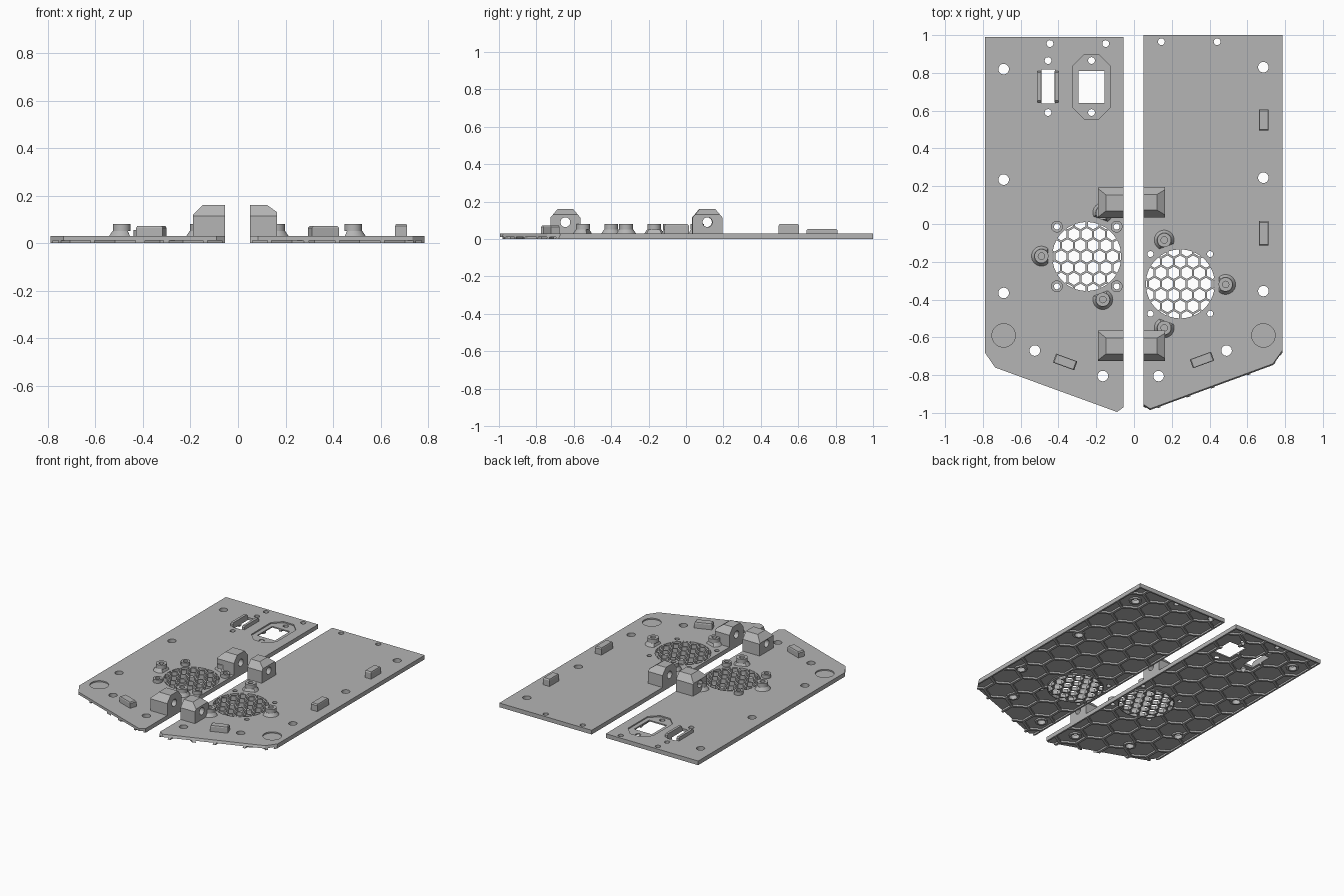
import bpy, bmesh
from math import sin, cos, pi, radians, hypot
from mathutils import Vector

cube = bpy.data.objects.get("Cube")
if cube:
    bpy.data.objects.remove(cube)

grey = bpy.data.materials.new("plain grey")
grey.use_nodes = True
COLOUR = (0.46, 0.46, 0.46, 1)
grey.diffuse_color = COLOUR
grey.node_tree.nodes["Principled BSDF"].inputs["Base Color"].default_value = COLOUR

SHEET, TOP = 0.012, 0.03   # underside of the sheet, upper face of the plate
FAN_R = 0.188
made = []


def finish(name, bm):
    bmesh.ops.recalc_face_normals(bm, faces=bm.faces)
    mesh = bpy.data.meshes.new(name)
    bm.to_mesh(mesh)
    bm.free()
    mesh.materials.append(grey)
    obj = bpy.data.objects.new(name, mesh)
    bpy.context.collection.objects.link(obj)
    made.append(obj)
    return obj


def ring(cx, cy, r, n=32, start=0.0):
    return [(cx + r * cos(start + 2 * pi * i / n), cy + r * sin(start + 2 * pi * i / n))
            for i in range(n)]


def rect(cx, cy, w, h, turn=0):
    c, s = cos(radians(turn)), sin(radians(turn))
    return [(cx + c * x * w / 2 - s * y * h / 2, cy + s * x * w / 2 + c * y * h / 2)
            for x, y in ((-1, -1), (1, -1), (1, 1), (-1, 1))]


def clip(poly, px, py, nx, ny):
    """Keep the part of a convex polygon behind the line through p with normal n."""
    out = []
    for i, a in enumerate(poly):
        b = poly[(i + 1) % len(poly)]
        da = (a[0] - px) * nx + (a[1] - py) * ny
        db = (b[0] - px) * nx + (b[1] - py) * ny
        if da <= 0:
            out.append(a)
        if da * db < 0:
            t = da / (da - db)
            out.append((a[0] + t * (b[0] - a[0]), a[1] + t * (b[1] - a[1])))
    return out


def prism(name, polys, z0, z1, foot=lambda p: p, cap=lambda p: p):
    bm = bmesh.new()
    for poly in polys:
        low = [bm.verts.new((*foot(p), z0)) for p in poly]
        high = [bm.verts.new((*cap(p), z1)) for p in poly]
        bm.faces.new(low[::-1])
        bm.faces.new(high)
        for i in range(len(poly)):
            j = (i + 1) % len(poly)
            bm.faces.new((low[i], low[j], high[j], high[i]))
    return finish(name, bm)


def tube(name, x, y, r, hole, z0, z1, n=32):
    bm = bmesh.new()
    loops = [[bm.verts.new((*p, z)) for p in ring(x, y, q, n)]
             for q, z in ((r, z0), (r, z1), (hole, z1), (hole, z0))]
    for a, b in zip(loops, loops[1:] + loops[:1]):
        for i in range(n):
            j = (i + 1) % n
            bm.faces.new((a[i], a[j], b[j], b[i]))
    return finish(name, bm)


def cut(obj, cutter):
    mod = obj.modifiers.new("cut", 'BOOLEAN')
    mod.operation, mod.solver, mod.object = 'DIFFERENCE', 'EXACT', cutter
    dg = bpy.context.evaluated_depsgraph_get()
    mesh = bpy.data.meshes.new_from_object(obj.evaluated_get(dg))
    obj.modifiers.clear()
    obj.data = mesh
    made.remove(cutter)
    bpy.data.objects.remove(cutter)


def honeycomb(cx, cy, pitch, rib, nx, ny, lines):
    """Hexagon cells with upright sides, clipped by lines."""
    cells = []
    for row in range(-ny, ny + 1):
        for col in range(-nx, nx + 1):
            cell = ring(cx + (col + 0.5 * (row % 2)) * pitch, cy + row * pitch * 0.866,
                        (pitch - rib) / 3 ** 0.5, 6, pi / 6)
            for line in lines:
                cell = clip(cell, *line) if cell else cell
            if len(cell) > 2:
                area = sum(a[0] * b[1] - b[0] * a[1] for a, b in zip(cell, cell[1:] + cell[:1]))
                if area > 1e-4:
                    cells.append(cell)
    return cells


def block(name, x, y, w, h, z, turn=0):
    """Locating peg with a softened top edge."""
    return prism(name, [rect(x, y, w, h, turn)], TOP - 0.005, z - 0.008), prism(
        name + "_cap", [rect(x, y, w, h, turn)], z - 0.008, z,
        cap=lambda p: (x + (p[0] - x) * 0.9, y + (p[1] - y) * 0.9))


def standoff(name, x, y, fan):
    """Post on a flared foot, the foot trimmed beside the fan."""
    d = hypot(fan[0] - x, fan[1] - y)
    nx, ny = (fan[0] - x) / d, (fan[1] - y) / d
    foot = clip(ring(x, y, 0.054), x + nx * 0.036, y + ny * 0.036, nx, ny)
    prism(name + "_foot", [foot], TOP - 0.002, 0.052,
          cap=lambda p: (x + (p[0] - x) * 0.7, y + (p[1] - y) * 0.7))
    tube(name + "_post", x, y, 0.037, 0.017, 0.05, 0.08)


def hinge(name, x_in, x_out, y, drop):
    """Knuckle with a chamfered crown and a pin hole along x."""
    profile = [(-0.08, 0.02), (0.08, 0.02), (0.08, 0.115), (0.042, 0.16),
               (-0.042, 0.16), (-0.08, 0.115)]

    def along_x(obj):
        for v in obj.data.vertices:
            v.co = (v.co.z, v.co.x, v.co.y)
        return obj
    body = along_x(prism(name, [[(y + a, b) for a, b in profile]],
                         min(x_in, x_out), max(x_in, x_out)))
    side = 1 if x_out > 0 else -1
    bm = bmesh.new()
    bm.from_mesh(body.data)
    bmesh.ops.bisect_plane(bm, geom=bm.verts[:] + bm.edges[:] + bm.faces[:],
                           plane_co=Vector((x_out, y, 0.16 - drop)),
                           plane_no=Vector((side * drop, 0, 0.042)), clear_outer=True)
    bmesh.ops.holes_fill(bm, edges=bm.edges)
    bmesh.ops.recalc_face_normals(bm, faces=bm.faces)
    bm.to_mesh(body.data)
    bm.free()
    cut(body, along_x(prism("pin_hole", [ring(y, 0.09, 0.026)], -0.4, 0.4)))


def plate(name, outline, x0, x1, y1, fan, holes, windows, recesses, slant):
    base = prism(name, [outline], 0, TOP,
                 foot=lambda p: (p[0], p[1] - (slant if p[1] < -0.6 else 0)))
    # underside pockets
    walls = [(x0 + 0.012, 0, -1, 0), (x1 - 0.012, 0, 1, 0), (0, y1 - 0.012, 0, 1)]
    cells = honeycomb((x0 + x1) / 2, 0, 0.19, 0.018, 3, 7, walls)
    cut(base, prism("pockets", cells, -0.1, SHEET))
    # shallow top recesses, then through holes
    cut(base, prism("recesses", recesses, 0.021, 0.1))
    through = [ring(*h, 24) for h in holes] + windows + [ring(*fan, FAN_R, 48)]
    cut(base, prism("through_holes", through, -0.1, 0.1))
    # fan grille
    grille = prism(name + "_fan_grille", [ring(*fan, FAN_R, 48)], 0.004, TOP)
    rim = [(fan[0] + 0.182 * cos(a), fan[1] + 0.182 * sin(a), cos(a), sin(a))
           for a in (2 * pi * i / 48 for i in range(48))]
    cut(grille, prism("mesh_cells", honeycomb(*fan, 0.068, 0.011, 4, 4, rim), -0.1, 0.1))
    # screw bosses under the sheet
    for i, (x, y, r) in enumerate(holes):
        if r > 0.025:
            tube(f"{name}_screw_boss_{i}", x, y, r + 0.014, r, 0.001, 0.02, 24)


def fan_screws(fan):
    return [(fan[0] + sx * 0.158, fan[1] + sy * 0.158, 0.016) for sx in (-1, 1) for sy in (-1, 1)]


# right-hand plate (x below zero)
fan_a = (-0.25, -0.172)
holes_a = [(-0.69, 0.82, 0.028), (-0.69, 0.235, 0.028), (-0.69, -0.365, 0.028),
           (-0.525, -0.67, 0.028), (-0.165, -0.805, 0.028),
           (-0.445, 0.955, 0.018), (-0.15, 0.955, 0.018)]
holes_a += [(x, y, 0.018) for x in (-0.455, -0.225) for y in (0.59, 0.865)]
socket = [(-0.225 + sx * a, 0.727 + sy * b) for sx, sy, a, b in (
    (-1, -1, 0.04, 0.17), (1, -1, 0.04, 0.17), (1, -1, 0.1, 0.11), (1, 1, 0.1, 0.11),
    (1, 1, 0.04, 0.17), (-1, 1, 0.04, 0.17), (-1, 1, 0.1, 0.11), (-1, -1, 0.1, 0.11))]
plate("right_plate", [(-0.79, 0.99), (-0.79, -0.68), (-0.735, -0.76), (-0.09, -0.995),
                      (-0.055, -0.97), (-0.055, 0.99)], -0.79, -0.055, 0.99, fan_a,
      holes_a + fan_screws(fan_a),
      [rect(-0.225, 0.725, 0.14, 0.17), rect(-0.455, 0.727, 0.072, 0.18)],
      [ring(-0.69, -0.59, 0.062), socket], 0)
for i, (x, y, r) in enumerate(fan_screws(fan_a)):
    tube(f"fan_screw_collar_{i}", x, y, 0.031, r, TOP - 0.004, 0.055, 24)
for i, p in enumerate([(-0.49, -0.17), (-0.165, 0.06), (-0.165, -0.40)]):
    standoff(f"right_standoff_{i}", *p, fan_a)
block("right_front_peg", -0.365, -0.73, 0.12, 0.05, 0.072, -20)
for side, x in (("outer", -0.501), ("inner", -0.41)):
    block(f"port_clip_{side}", x, 0.727, 0.02, 0.165, 0.055)
hinge("right_rear_hinge", -0.055, -0.19, 0.112, 0.04)
hinge("right_front_hinge", -0.055, -0.19, -0.645, 0.04)

# left-hand plate (x above zero)
fan_b = (0.245, -0.317)
holes_b = [(0.685, 0.83, 0.028), (0.685, 0.245, 0.028), (0.685, -0.355, 0.028),
           (0.49, -0.67, 0.028), (0.13, -0.805, 0.028),
           (0.145, 0.965, 0.018), (0.44, 0.965, 0.018)]
plate("left_plate", [(0.05, 1.0), (0.05, -0.955), (0.085, -0.978), (0.735, -0.74),
                     (0.785, -0.67), (0.785, 1.0)], 0.05, 0.785, 1.0, fan_b,
      holes_b + fan_screws(fan_b), [], [ring(0.685, -0.59, 0.062)], 0.012)
for i, p in enumerate([(0.16, -0.085), (0.485, -0.32), (0.16, -0.55)]):
    standoff(f"left_standoff_{i}", *p, fan_b)
block("left_front_peg", 0.36, -0.72, 0.12, 0.05, 0.072, 20)
block("left_rear_peg", 0.687, 0.55, 0.05, 0.11, 0.08)
block("left_middle_peg", 0.687, -0.05, 0.05, 0.13, 0.08)
hinge("left_rear_hinge", 0.05, 0.165, 0.115, 0.03)
hinge("left_front_hinge", 0.05, 0.165, -0.645, 0.03)

# smooth the round walls, keep the corners sharp
bpy.ops.object.select_all(action='DESELECT')
for obj in made:
    obj.select_set(True)
bpy.context.view_layer.objects.active = made[0]
bpy.ops.object.shade_smooth_by_angle(angle=radians(30))
